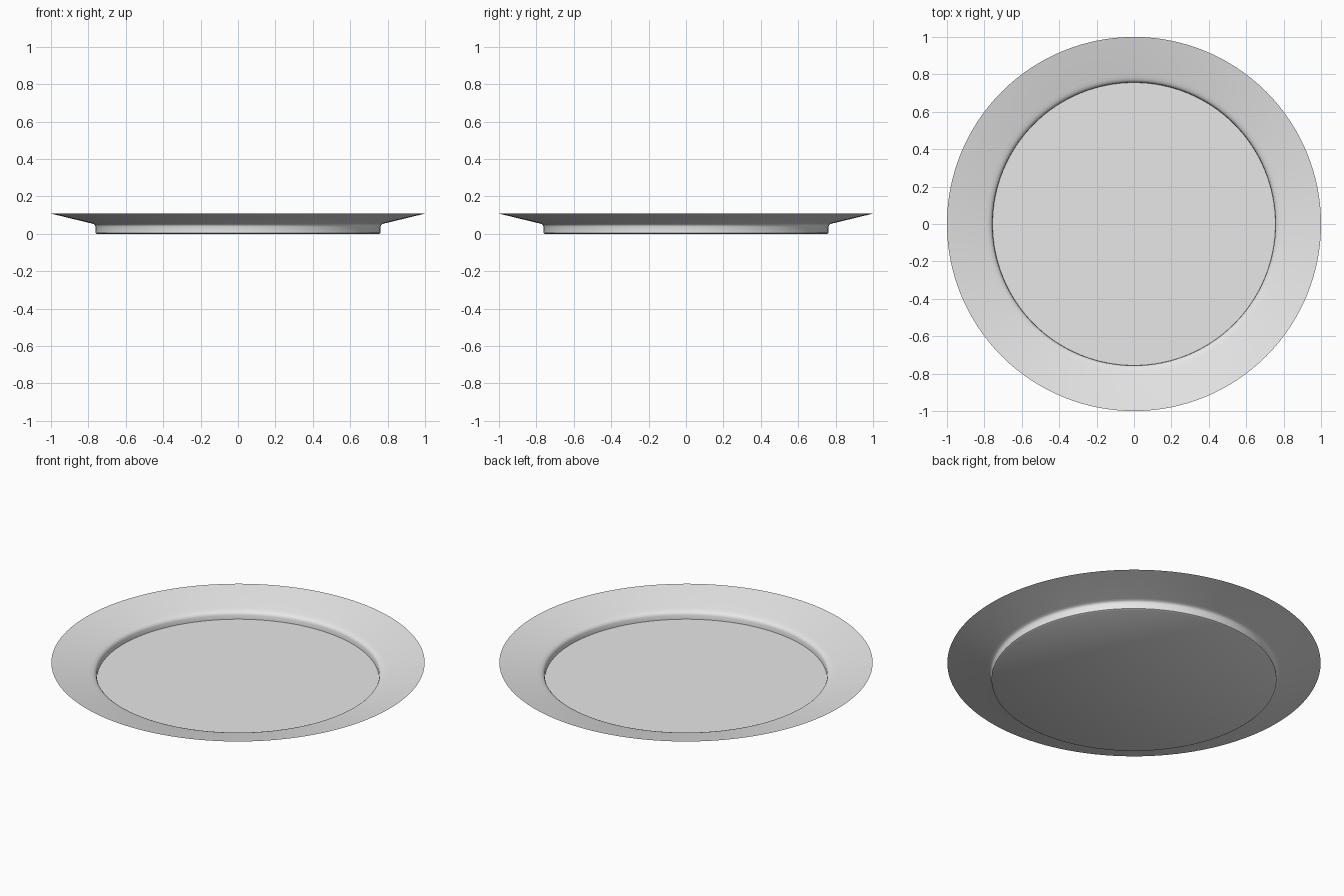
import bpy
import bmesh
import math
from mathutils import Matrix, Vector

SEGMENTS = 128

cube = bpy.data.objects.get("Cube")
if cube:
    bpy.data.objects.remove(cube, do_unlink=True)


def make_material(name, colour):
    mat = bpy.data.materials.new(name)
    mat.use_nodes = True
    mat.diffuse_color = colour
    mat.node_tree.nodes["Principled BSDF"].inputs["Base Color"].default_value = colour
    return mat


def lathe(name, profile, mat):
    """Revolve (radius, height) points about z; the profile starts and ends on the axis."""
    bm = bmesh.new()
    verts = [bm.verts.new((r, 0, z)) for r, z in profile]
    edges = [bm.edges.new(pair) for pair in zip(verts, verts[1:])]
    bmesh.ops.spin(bm, geom=verts + edges, axis=(0, 0, 1), cent=(0, 0, 0),
                   angle=math.tau, steps=SEGMENTS, use_merge=True)
    bmesh.ops.remove_doubles(bm, verts=bm.verts, dist=0.0001)
    bmesh.ops.recalc_face_normals(bm, faces=bm.faces)
    mesh = bpy.data.meshes.new(name)
    bm.to_mesh(mesh)
    bm.free()
    obj = bpy.data.objects.new(name, mesh)
    bpy.context.collection.objects.link(obj)
    mesh.materials.append(mat)
    bpy.ops.object.select_all(action='DESELECT')
    obj.select_set(True)
    bpy.context.view_layer.objects.active = obj
    bpy.ops.object.shade_smooth_by_angle(angle=math.radians(40))
    return obj


# Underside: flat base, short upright wall, rounded turn into the sloping rim
underside = [(0, 0), (0.755, 0), (0.763, 0.005), (0.762, 0.038),
             (0.765, 0.047), (0.772, 0.052), (0.785, 0.056), (1.0, 0.108)]
# Upper side: rim back down into the shallow well
upper_side = [(0.8, 0.063), (0.782, 0.058), (0.769, 0.053), (0.761, 0.046),
              (0.757, 0.036), (0.756, 0.012), (0, 0.012)]

ceramic = make_material("plain light grey", (0.8, 0.8, 0.8, 1))
lathe("plate", underside + upper_side, ceramic)
